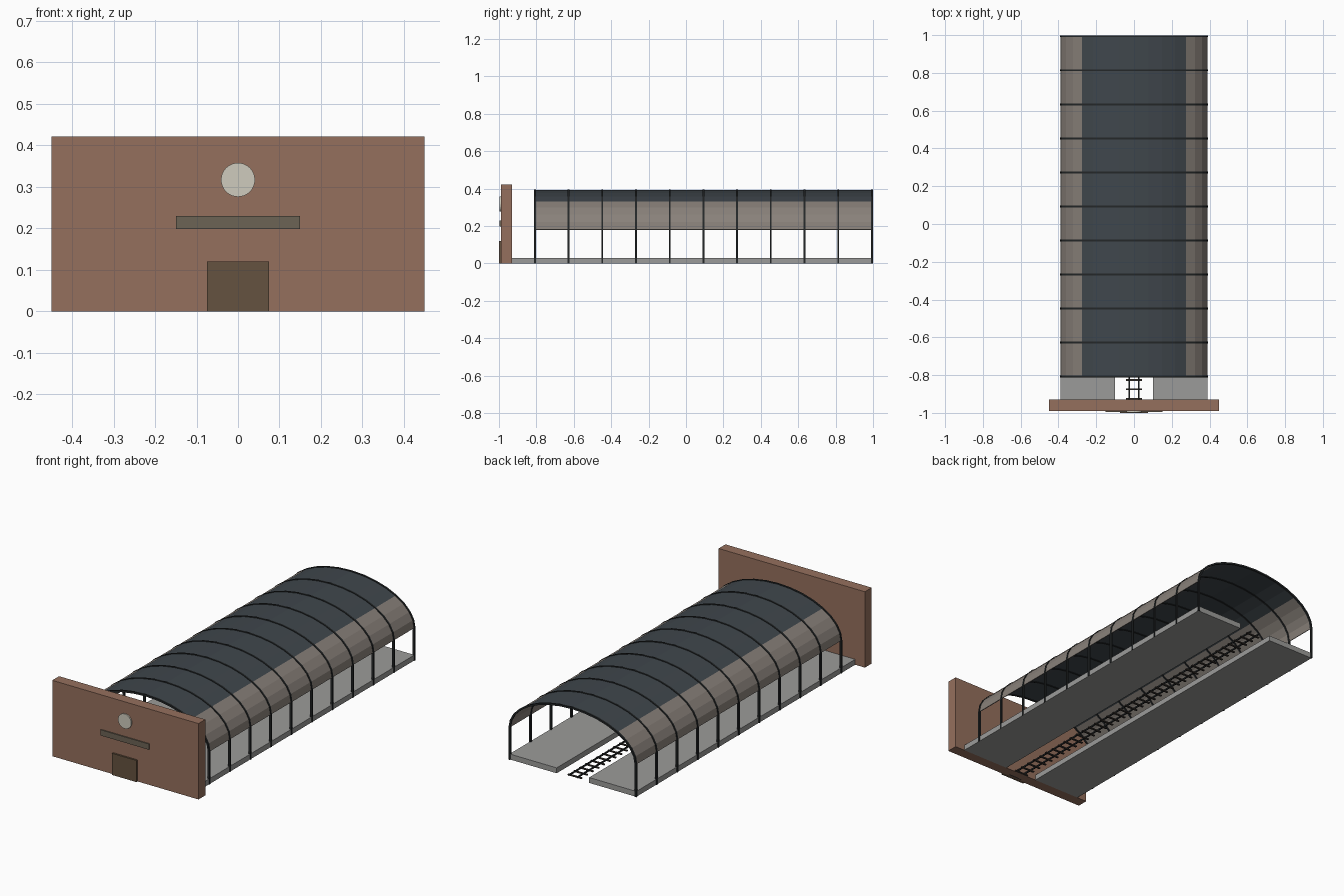
import bpy, math

if "Cube" in bpy.data.objects:
    bpy.data.objects.remove(bpy.data.objects["Cube"])

Y0, Y1 = -0.808, 0.994            # shed extents
A, B, SPRING, SEG = 0.388, 0.21, 0.18, 16   # elliptical arch


def mat(name, r, g, b):
    m = bpy.data.materials.new(name)
    m.diffuse_color = (r, g, b, 1)
    m.use_nodes = True
    m.node_tree.nodes["Principled BSDF"].inputs["Base Color"].default_value = m.diffuse_color
    return m


brick = mat("brick", 0.30, 0.16, 0.11)
slate = mat("slate", 0.05, 0.062, 0.072)
panel = mat("panel", 0.25, 0.22, 0.195)
iron = mat("iron", 0.017, 0.02, 0.021)
concrete = mat("concrete", 0.33, 0.33, 0.32)
wood = mat("door_wood", 0.13, 0.085, 0.05)
sign_mat = mat("sign_paint", 0.15, 0.125, 0.09)
clock_mat = mat("clock_white", 0.62, 0.60, 0.51)
sleeper_mat = mat("sleeper_wood", 0.05, 0.04, 0.033)


def mesh_object(name, verts, faces, materials):
    me = bpy.data.meshes.new(name)
    me.from_pydata(verts, [], faces)
    for m in materials:
        me.materials.append(m)
    ob = bpy.data.objects.new(name, me)
    bpy.context.collection.objects.link(ob)
    return ob


def box(name, x0, x1, y0, y1, z0, z1, m):
    v = [(x, y, z) for x in (x0, x1) for y in (y0, y1) for z in (z0, z1)]
    f = [(0, 1, 3, 2), (4, 6, 7, 5), (0, 4, 5, 1), (2, 3, 7, 6), (0, 2, 6, 4), (1, 5, 7, 3)]
    return mesh_object(name, v, f, [m])


def arch(offset=0.0):
    return [((A + offset) * math.cos(math.pi * i / SEG),
             SPRING + (B + offset) * math.sin(math.pi * i / SEG)) for i in range(SEG + 1)]


# Station frontage with door, sign board and clock
box("front_wall", -0.45, 0.45, -0.99, -0.93, 0, 0.422, brick)
box("door", -0.075, 0.075, -1.0, -0.985, 0, 0.12, wood)
box("sign_board", -0.15, 0.15, -0.996, -0.985, 0.198, 0.23, sign_mat)
bpy.ops.mesh.primitive_cylinder_add(vertices=32, radius=0.041, depth=0.012,
                                    location=(0, -0.991, 0.317), rotation=(math.pi / 2, 0, 0))
clock = bpy.context.object
clock.name = "clock_face"
clock.data.materials.append(clock_mat)

# Platforms
for side, s in (("left", -1), ("right", 1)):
    xs = sorted((s * 0.10, s * 0.39))
    box(side + "_platform", *xs, -0.93, Y1, 0, 0.03, concrete)

# Barrel roof: slate crown between 45 and 135 degrees, light panels on the flanks
pts = arch()
verts = [(x, y, z) for y in (Y0, Y1) for x, z in pts]
n = SEG + 1
roof = mesh_object("barrel_roof", verts,
                   [(i, i + 1, n + i + 1, n + i)[::-1] for i in range(SEG)], [panel, slate])
for i, p in enumerate(roof.data.polygons):
    p.material_index = 1 if SEG // 4 <= i < 3 * SEG // 4 else 0
th = roof.modifiers.new("thickness", 'SOLIDIFY')
th.thickness, th.offset = 0.004, 0

# Iron ribs: each is one continuous band, column - arch - column
inner, outer = arch(-0.005), arch(0.005)
inner = [(inner[0][0], 0)] + inner + [(inner[-1][0], 0)]
outer = [(outer[0][0], 0)] + outer + [(outer[-1][0], 0)]
m = len(inner)
for k in range(11):
    yc = Y0 + (Y1 - Y0) * k / 10
    v = [(x, yc + d, z) for d in (-0.005, 0.005) for ring in (inner, outer) for x, z in ring]
    f = []
    for i in range(m - 1):
        j = i + 1
        f += [(i, j, m + j, m + i), (2 * m + i, 3 * m + i, 3 * m + j, 2 * m + j),
              (i, 2 * m + i, 2 * m + j, j), (m + i, m + j, 3 * m + j, 3 * m + i)]
    f += [(0, m, 3 * m, 2 * m), (m - 1, 3 * m - 1, 4 * m - 1, 2 * m - 1)]
    mesh_object(f"iron_rib_{k + 1}", v, f, [iron])

# Track: sleepers and two rails
sleeper = box("sleepers", -0.042, 0.042, -0.98, -0.97, 0, 0.006, sleeper_mat)
arr = sleeper.modifiers.new("repeat", 'ARRAY')
arr.use_relative_offset = False
arr.use_constant_offset = True
arr.constant_offset_displace = (0, 0.05, 0)
arr.count = 40
for side, s in (("left", -1), ("right", 1)):
    box(side + "_rail", s * 0.025 - 0.003, s * 0.025 + 0.003, -0.985, Y1, 0.006, 0.014, iron)
